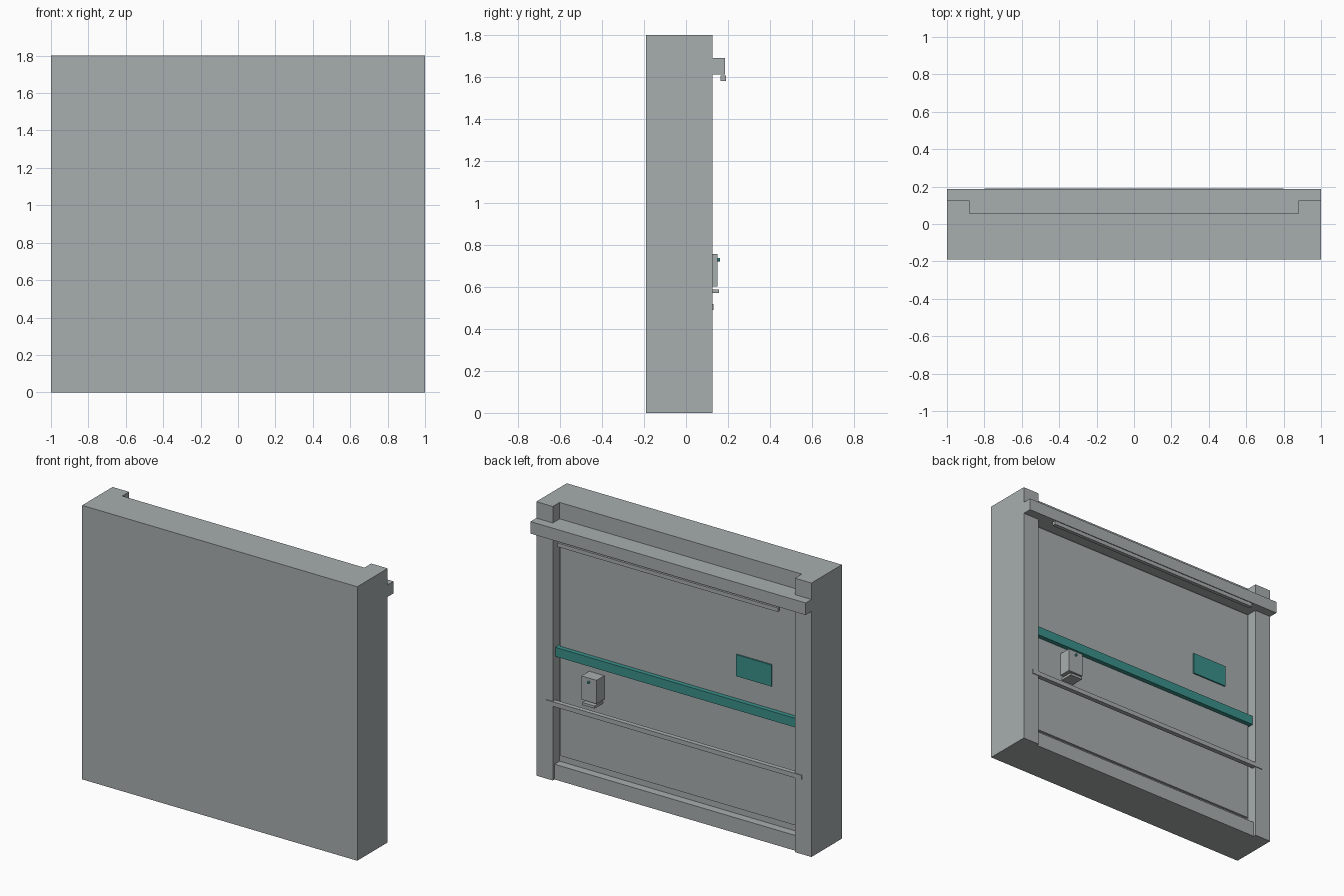
import bpy, bmesh, math
from mathutils import Matrix

if "Cube" in bpy.data.objects:
    bpy.data.objects.remove(bpy.data.objects["Cube"])


def material(name, rgb):
    m = bpy.data.materials.new(name)
    m.diffuse_color = (*rgb, 1)
    m.use_nodes = True
    m.node_tree.nodes["Principled BSDF"].inputs["Base Color"].default_value = m.diffuse_color
    return m


GREY = material("cool_grey", (0.39, 0.42, 0.425))
TEAL = material("teal", (0.042, 0.28, 0.255))


def finish(name, bm, mat):
    mesh = bpy.data.meshes.new(name)
    bm.to_mesh(mesh)
    bm.free()
    mesh.materials.append(mat)
    ob = bpy.data.objects.new(name, mesh)
    bpy.context.collection.objects.link(ob)
    return ob


def box(name, x, y, z, mat=GREY):
    """Box from (min, max) pairs along each axis."""
    bm = bmesh.new()
    bmesh.ops.create_cube(bm, size=1)
    for v in bm.verts:
        v.co = [r[0] if c < 0 else r[1] for c, r in zip(v.co, (x, y, z))]
    return finish(name, bm, mat)


# Wall slab with two posts at the back
box("wall", (-1, 1), (-0.19, 0.055), (0, 1.8))
for side, x in (("left", (-1, -0.88)), ("right", (0.88, 1))):
    box(side + "_post", x, (0.055, 0.126), (0, 1.8))

# Thin lining panel and kick board between the posts
box("lining_panel", (-0.865, 0.865), (0.05, 0.07), (0.145, 1.6))
box("kick_board", (-0.88, 0.88), (0.055, 0.108), (0, 0.1))

# Header beam and the light strip beneath it
box("header_beam", (-1, 1), (0.055, 0.186), (1.613, 1.692))
box("light_strip", (-0.8, 0.8), (0.165, 0.19), (1.581, 1.607))

# Teal rail, lower hand rail and sign plate
box("teal_rail", (-0.88, 0.88), (0.06, 0.10), (0.805, 0.865), TEAL)
box("lower_rail", (-0.93, 0.93), (0.10, 0.131), (0.49, 0.52))
box("sign_plate", (-0.675, -0.42), (0.07, 0.079), (1.015, 1.157), TEAL)

# Dispenser with drip tray and button
box("dispenser", (0.545, 0.655), (0.07, 0.151), (0.602, 0.757))
box("drip_tray", (0.555, 0.645), (0.07, 0.157), (0.571, 0.588))
bm = bmesh.new()
bmesh.ops.create_cone(bm, cap_ends=True, segments=12, radius1=0.008, radius2=0.008, depth=0.014,
                      matrix=Matrix.Translation((0.6, 0.154, 0.73)) @ Matrix.Rotation(math.pi / 2, 4, 'X'))
finish("button", bm, TEAL)
